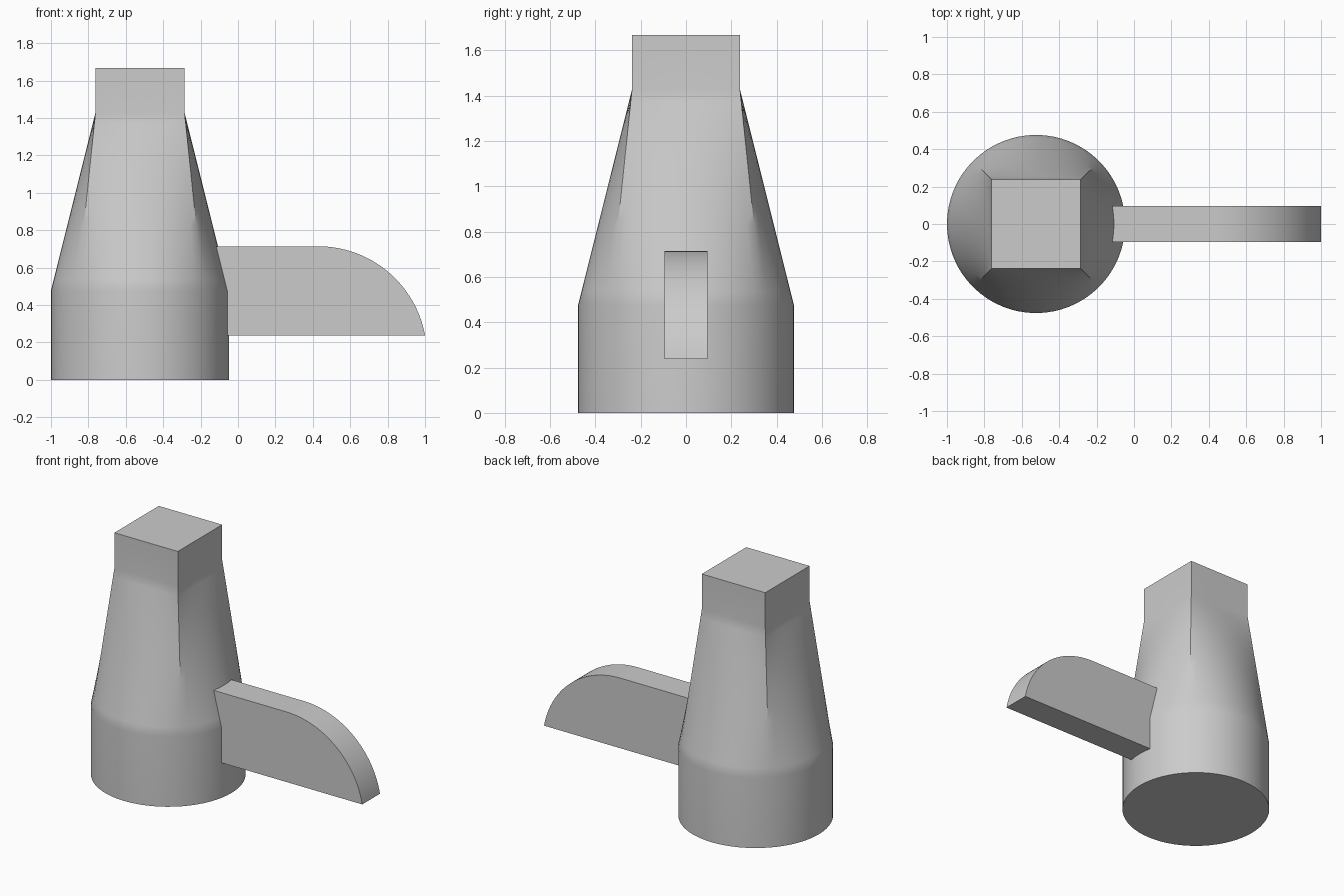
import bpy, bmesh, math

cube = bpy.data.objects.get("Cube")
if cube:
    bpy.data.objects.remove(cube, do_unlink=True)

U = 2 / 8.4            # base module
CX = -1 + 2 * U        # body axis
SEG = 64               # sides of the round base, divisible by four
ROWS = 16              # rows in the round-to-square transition

grey = bpy.data.materials.new("plain grey")
grey.use_nodes = True
grey.diffuse_color = (0.6, 0.6, 0.6, 1)
grey.node_tree.nodes["Principled BSDF"].inputs["Base Color"].default_value = grey.diffuse_color


def finish(name, bm):
    """Turn a bmesh into a shaded object."""
    bmesh.ops.recalc_face_normals(bm, faces=bm.faces[:])
    mesh = bpy.data.meshes.new(name)
    bm.to_mesh(mesh)
    bm.free()
    mesh.materials.append(grey)
    obj = bpy.data.objects.new(name, mesh)
    bpy.context.collection.objects.link(obj)
    bpy.ops.object.select_all(action="DESELECT")
    obj.select_set(True)
    bpy.context.view_layer.objects.active = obj
    bpy.ops.object.shade_smooth_by_angle(angle=math.radians(30))
    weighted = obj.modifiers.new("weighted normals", "WEIGHTED_NORMAL")
    weighted.keep_sharp = True
    return obj


def section(t):
    """Cross-section blending from a circle (t = 0) to a square (t = 1)."""
    quarter = SEG // 4
    points = []
    for i in range(SEG):
        side, step = divmod(i, quarter)
        f = step / quarter
        a = (f - 0.5) * math.pi / 2
        x = (1 - t) * 2 * U * math.cos(a) + t * U
        y = (1 - t) * 2 * U * math.sin(a) + t * U * (2 * f - 1)
        c, s = math.cos(side * math.pi / 2), math.sin(side * math.pi / 2)
        points.append((x * c - y * s, x * s + y * c))
    return points


# Body: round base, transition and square top
levels = [(0, 0)]
levels += [(2 * U + 4 * U * r / ROWS, r / ROWS) for r in range(ROWS + 1)]
levels.append((7 * U, 1))
bm = bmesh.new()
rings = [[bm.verts.new((CX + x, y, z)) for x, y in section(t)] for z, t in levels]
for low, high in zip(rings, rings[1:]):
    for i in range(SEG):
        j = (i + 1) % SEG
        bm.faces.new((low[i], low[j], high[j], high[i]))
bm.faces.new(rings[0][::-1])
bm.faces.new(rings[-1])
finish("tapered_body", bm)

# Side arm: flat plate with a rounded upper end, rooted inside the body
radius, drop = 2.44, 0.44
end = math.asin(drop / radius)
outline = [(1, 1), (1, 3)]
for i in range(33):
    a = math.pi / 2 + (end - math.pi / 2) * i / 32
    outline.append((4 + radius * math.cos(a), 1 - drop + radius * math.sin(a)))
bm = bmesh.new()
half = 0.4 * U
plate = bm.faces.new([bm.verts.new((CX + x * U, -half, z * U)) for x, z in outline])
grown = bmesh.ops.extrude_face_region(bm, geom=[plate])
moved = [v for v in grown["geom"] if isinstance(v, bmesh.types.BMVert)]
bmesh.ops.translate(bm, verts=moved, vec=(0, 2 * half, 0))
finish("side_arm", bm)
